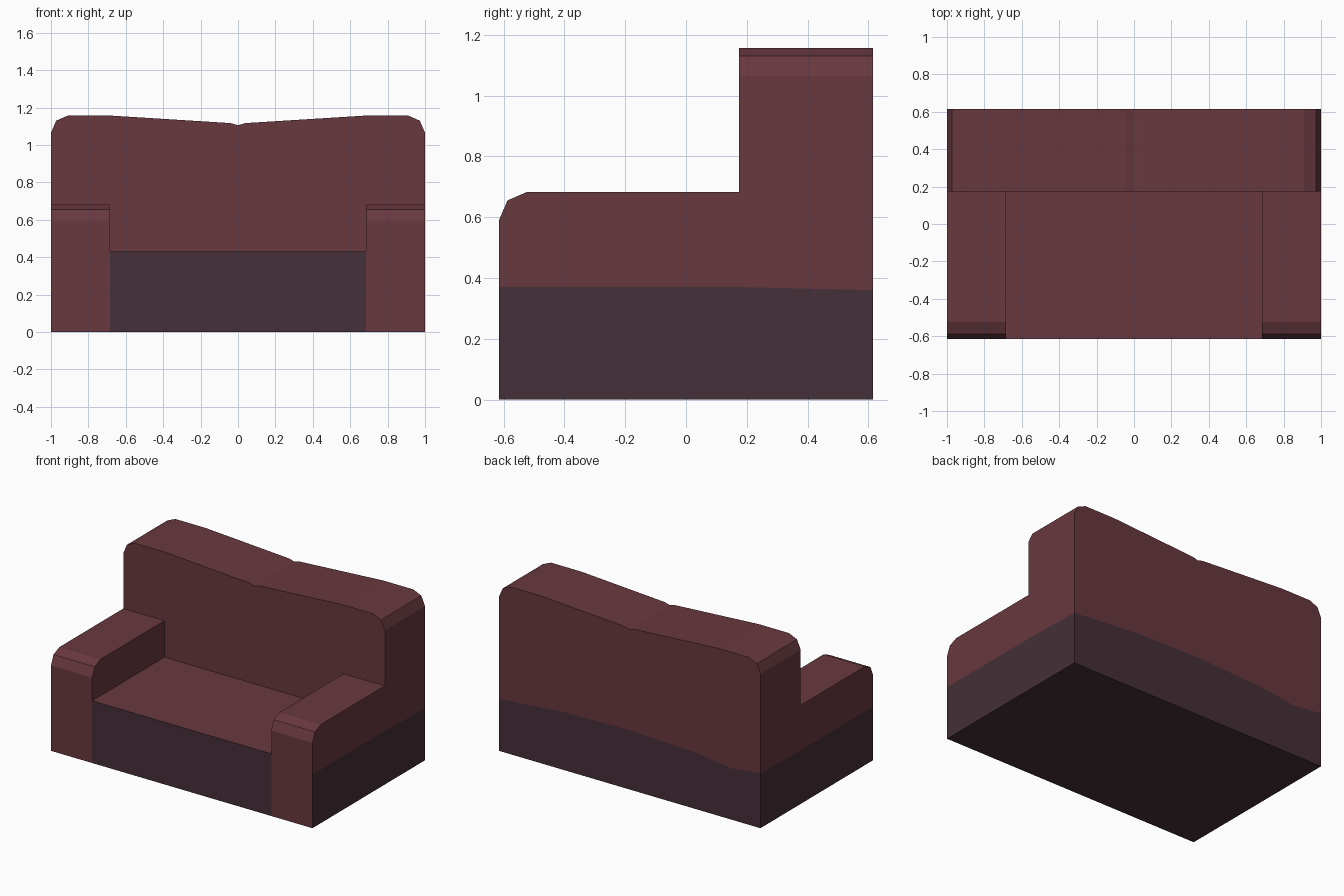
import bpy, bmesh
from mathutils import Vector

if "Cube" in bpy.data.objects:
    bpy.data.objects.remove(bpy.data.objects["Cube"])

HX, HY = 1.0, 0.615        # half width, half depth
ARM_X, BACK_Y = 0.685, 0.175
SEAT_Z, ARM_Z, TRIM_Z = 0.43, 0.682, 0.37


def material(name, colour):
    m = bpy.data.materials.new(name)
    m.diffuse_color = (*colour, 1)
    m.use_nodes = True
    m.node_tree.nodes["Principled BSDF"].inputs["Base Color"].default_value = m.diffuse_color
    return m


MATS = [material("maroon fabric", (0.138, 0.040, 0.050)),
        material("dark plum base", (0.060, 0.029, 0.040))]


def prism(points, offset):
    """Closed prism from a flat outline and an extrusion vector."""
    bm = bmesh.new()
    f = bm.faces.new([bm.verts.new(p) for p in points])
    r = bmesh.ops.extrude_face_region(bm, geom=[f], use_keep_orig=True)
    moved = [g for g in r["geom"] if isinstance(g, bmesh.types.BMVert)]
    bmesh.ops.translate(bm, verts=moved, vec=offset)
    bmesh.ops.recalc_face_normals(bm, faces=bm.faces)
    return bm


def cut(bm, axis, value):
    co, no = Vector(), Vector()
    co[axis], no[axis] = value, 1
    bmesh.ops.bisect_plane(bm, geom=bm.verts[:] + bm.edges[:] + bm.faces[:],
                           plane_co=co, plane_no=no, dist=1e-5)


def finish(bm, name, is_dark, is_hidden):
    """Colour faces by rule, drop faces buried between parts, make the object."""
    buried = []
    for f in bm.faces:
        c, n = f.calc_center_median(), f.normal
        f.material_index = int(n.z < -0.9 or is_dark(c, n))
        if is_hidden(c, n):
            buried.append(f)
    bmesh.ops.delete(bm, geom=buried, context="FACES")
    me = bpy.data.meshes.new(name)
    bm.to_mesh(me)
    bm.free()
    for m in MATS:
        me.materials.append(m)
    ob = bpy.data.objects.new(name, me)
    bpy.context.collection.objects.link(ob)
    return ob


# Seat block: maroon top, plum front
bm = prism([(-ARM_X, -HY, 0), (ARM_X, -HY, 0), (ARM_X, -HY, SEAT_Z), (-ARM_X, -HY, SEAT_Z)],
           (0, BACK_Y + HY, 0))
finish(bm, "seat", lambda c, n: n.y < -0.9,
       lambda c, n: abs(n.x) > 0.9 or n.y > 0.9)

# Armrests with a rounded front top edge and a plum band outside
arm_profile = [(-HY, 0), (BACK_Y, 0), (BACK_Y, ARM_Z), (-0.525, ARM_Z),
               (-0.587, 0.655), (-HY, 0.59)]
for side, label in ((-1, "left"), (1, "right")):
    bm = prism([(side * ARM_X, y, z) for y, z in arm_profile],
               (side * (HX - ARM_X), 0, 0))
    cut(bm, 2, TRIM_Z)
    cut(bm, 2, SEAT_Z)
    finish(bm, label + "_armrest",
           lambda c, n: n.x * side > 0.9 and c.z < TRIM_Z,
           lambda c, n: n.y > 0.9 or (n.x * side < -0.9 and c.z < SEAT_Z))

# Backrest with rounded corners and a shallow notch in the middle
half = [(1, 0), (1, 1.065), (0.972, 1.13), (0.91, 1.157), (0.68, 1.157), (0.04, 1.117)]
outline = half + [(0, 1.106)] + [(-x, z) for x, z in reversed(half)]
bm = prism([(x, BACK_Y, z) for x, z in outline], (0, HY - BACK_Y, 0))
wave = {1: 0.36, 0.5: 0.40, 0: 0.41, -0.5: 0.39, -0.78: 0.355, -1: 0.38}
for z in (TRIM_Z, SEAT_Z, ARM_Z):
    cut(bm, 2, z)
for x in (-ARM_X, ARM_X, 0.5, 0, -0.5, -0.78):
    cut(bm, 0, x)
finish_dark = lambda c, n: c.z < TRIM_Z and n.z < 0.9
back = finish(bm, "backrest", finish_dark,
              lambda c, n: n.y < -0.9 and (c.z < SEAT_Z or (abs(c.x) > ARM_X and c.z < ARM_Z)))

# Uneven upper edge of the plum band on the rear
xs = sorted(wave)
for v in back.data.vertices:
    if v.co.y > HY - 0.01 and abs(v.co.z - TRIM_Z) < 1e-3:
        for a, b in zip(xs, xs[1:]):
            if a - 1e-4 <= v.co.x <= b + 1e-4:
                t = (v.co.x - a) / (b - a)
                v.co.z = wave[a] + t * (wave[b] - wave[a])
                break
